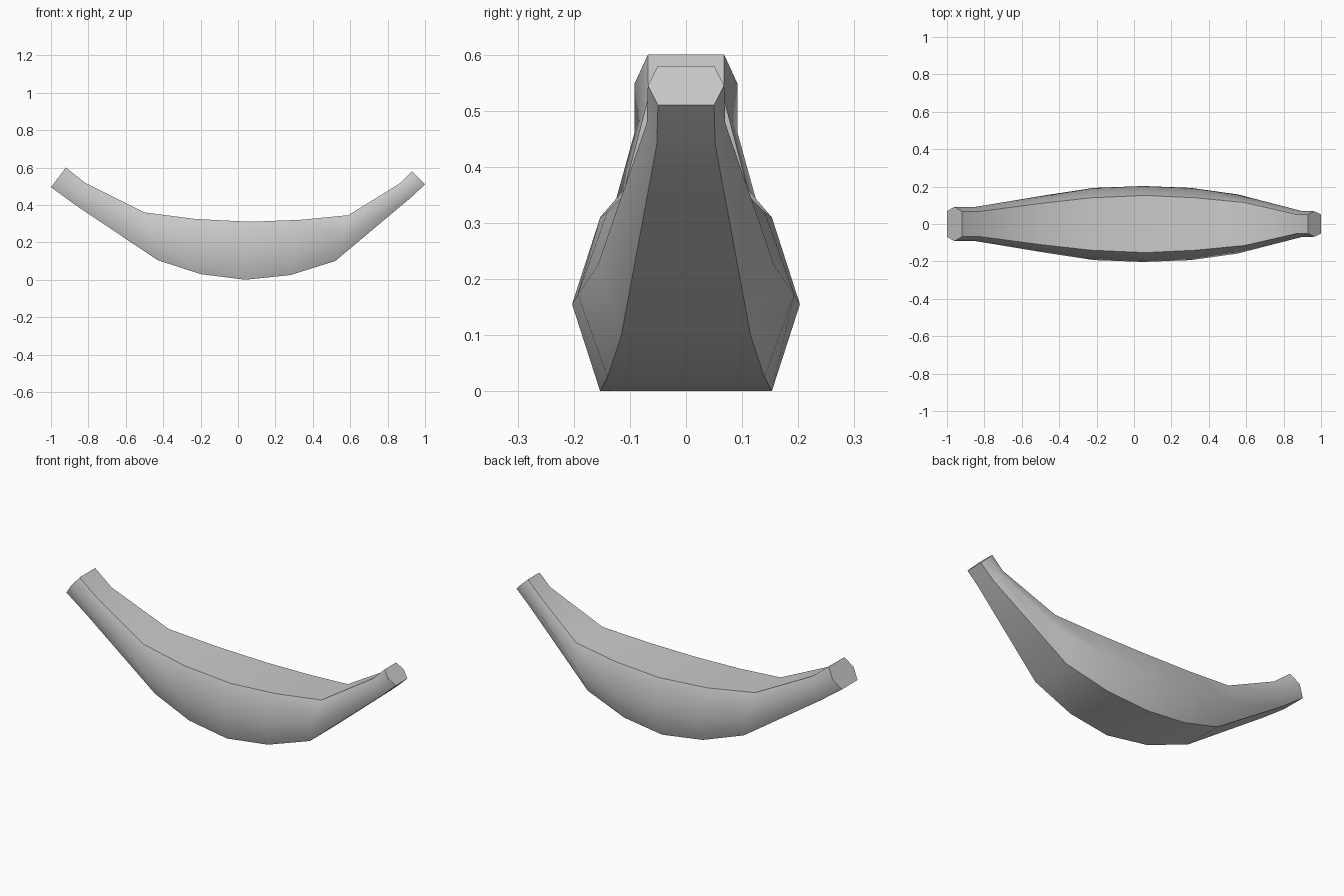
import bpy
import bmesh
from math import radians

cube = bpy.data.objects.get("Cube")
if cube:
    bpy.data.objects.remove(cube, do_unlink=True)

# Single grey skin
skin = bpy.data.materials.new("pale_grey")
skin.use_nodes = True
grey = (0.6, 0.6, 0.6, 1)
skin.diffuse_color = grey
skin.node_tree.nodes["Principled BSDF"].inputs["Base Color"].default_value = grey

# Cross-sections: upper ridge (x, z), lower ridge (x, z), ridge half width, middle half width
sections = [
    ((-0.92, 0.60), (-1.00, 0.495), 0.068, 0.092),
    ((-0.82, 0.52), (-0.87, 0.40), 0.068, 0.092),
    ((-0.50, 0.36), (-0.43, 0.105), 0.11, 0.155),
    ((-0.23, 0.325), (-0.20, 0.03), 0.14, 0.193),
    ((0.06, 0.31), (0.04, 0.0), 0.153, 0.203),
    ((0.33, 0.32), (0.28, 0.025), 0.14, 0.193),
    ((0.59, 0.345), (0.52, 0.10), 0.115, 0.158),
    ((0.865, 0.515), (0.925, 0.44), 0.052, 0.07),
    ((0.93, 0.58), (1.00, 0.51), 0.05, 0.068),
]


def hexagon(bm, upper, lower, ridge, middle):
    """Six-sided ring between the upper and lower ridges."""
    ring = []
    for t, y in ((0, -ridge), (0.5, -middle), (1, -ridge),
                 (1, ridge), (0.5, middle), (0, ridge)):
        x = upper[0] + (lower[0] - upper[0]) * t
        z = upper[1] + (lower[1] - upper[1]) * t
        ring.append(bm.verts.new((x, y, z)))
    return ring


# Curved body lofted through the hexagons, with flat ends
bm = bmesh.new()
rings = [hexagon(bm, *s) for s in sections]
for a, b in zip(rings, rings[1:]):
    for i in range(len(a)):
        j = (i + 1) % len(a)
        bm.faces.new((a[i], a[j], b[j], b[i]))
bm.faces.new(rings[0])
bm.faces.new(rings[-1])
bmesh.ops.recalc_face_normals(bm, faces=bm.faces[:])

mesh = bpy.data.meshes.new("banana")
bm.to_mesh(mesh)
bm.free()
mesh.materials.append(skin)
banana = bpy.data.objects.new("banana", mesh)
bpy.context.collection.objects.link(banana)

# Smooth sides, crisp ridges and ends
bpy.ops.object.select_all(action="DESELECT")
banana.select_set(True)
bpy.context.view_layer.objects.active = banana
bpy.ops.object.shade_smooth_by_angle(angle=radians(48))
